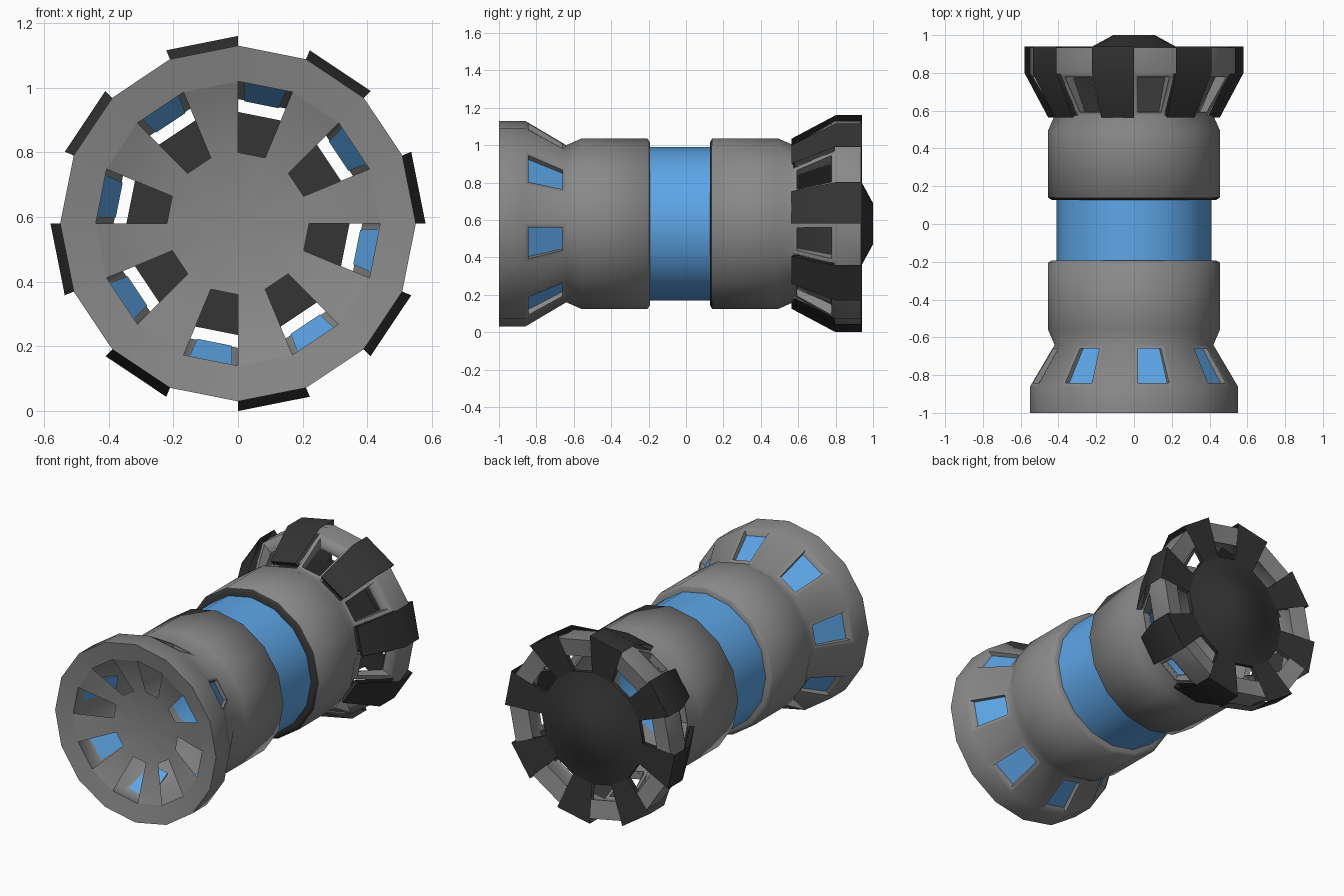
import bpy, bmesh
from math import cos, sin, pi, radians
from mathutils import Vector

if "Cube" in bpy.data.objects:
    bpy.data.objects.remove(bpy.data.objects["Cube"])

N, CZ = 16, 0.58


def material(name, color):
    m = bpy.data.materials.new(name)
    m.diffuse_color = (*color, 1)
    m.use_nodes = True
    m.node_tree.nodes["Principled BSDF"].inputs["Base Color"].default_value = m.diffuse_color
    return m


BLUE = material("blue", (0.11, 0.38, 0.8))
BLACK = material("black", (0.035, 0.035, 0.035))
GREY = material("dark_grey", (0.25, 0.25, 0.25))


def point(r, y, side):
    a = 2 * pi * side / N
    return Vector((r * cos(a), y, CZ + r * sin(a)))


def scaled(co, k):
    """Move a point towards the long axis."""
    return Vector((co.x * k, co.y, CZ + (co.z - CZ) * k))


def revolve(bm, profile, sides=range(N)):
    """Turn (radius, y) points around the long axis; return faces[segment][side]."""
    rings = []
    for r, y in profile:
        if r == 0:
            rings.append([bm.verts.new((0, y, CZ))] * N)
        else:
            rings.append([bm.verts.new(point(r, y, s)) for s in range(N)])
    out = []
    for a, b in zip(rings, rings[1:]):
        row = {}
        for s in sides:
            t = (s + 1) % N
            row[s] = bm.faces.new(list(dict.fromkeys([a[s], a[t], b[t], b[s]])))
        out.append(row)
    loose = [v for v in bm.verts if not v.link_faces]
    bmesh.ops.delete(bm, geom=loose, context='VERTS')
    return out


def finish(name, bm, mats, angle=40):
    bmesh.ops.remove_doubles(bm, verts=bm.verts, dist=0.0005)
    bmesh.ops.recalc_face_normals(bm, faces=bm.faces)
    me = bpy.data.meshes.new(name)
    bm.to_mesh(me)
    bm.free()
    ob = bpy.data.objects.new(name, me)
    bpy.context.collection.objects.link(ob)
    for m in mats:
        me.materials.append(m)
    bpy.ops.object.select_all(action='DESELECT')
    ob.select_set(True)
    bpy.context.view_layer.objects.active = ob
    bpy.ops.object.shade_smooth_by_angle(angle=radians(angle))
    return ob


def shell(name, rear):
    """Hollow flared end; slotted face plate and glass at the front only."""
    bm = bmesh.new()
    f = revolve(bm, [(0, -.9), (.22, -.9), (.44, -.98), (.55, -1), (.55, -.86),
                     (.42, -.64), (.455, -.56), (.455, -.205), (.435, -.193),
                     (.385, -.193), (.385, -.64), (.48, -.86), (.44, -.98)])
    odd, even = range(1, N, 2), range(0, N, 2)
    gone = [f[1][s] for s in odd]
    outer = [f[4][s] for s in odd]
    inner = [f[10][s] for s in odd]
    if rear:
        gone += [f[1][s] for s in even] + list(f[0].values())
        gone += [f[i][s] for i in (4, 10) for s in even]
        for face in [*f[7].values(), *f[8].values()]:
            face.material_index = 1
    bmesh.ops.inset_individual(bm, faces=outer + inner, thickness=0.03)
    bmesh.ops.delete(bm, geom=gone + inner, context='FACES')
    # window jambs
    panes = bmesh.ops.extrude_discrete_faces(bm, faces=outer)['faces']
    glass = []
    for p in panes:
        corners = [v.co.copy() for v in p.verts]
        glass.append(corners)
        for v, c in zip(list(p.verts), corners):
            v.co = scaled(c, .885)
    jamb = [(scaled(g[i], 1), scaled(g[(i + 1) % 4], 1)) for g in glass for i in range(4)]
    bmesh.ops.delete(bm, geom=panes, context='FACES')
    bmesh.ops.delete(bm, geom=[v for v in bm.verts if not v.link_faces], context='VERTS')
    for a, b in jamb:
        bm.faces.new([bm.verts.new(c) for c in (a, b, scaled(b, .885), scaled(a, .885))])
    if rear:
        for v in bm.verts:
            v.co.y = -.065 - v.co.y
    finish(name, bm, [GREY, BLACK], 62)
    # glass slabs
    if not rear:
        gb = bmesh.new()
        for g in glass:
            for k in (.94, .885):
                gb.faces.new([gb.verts.new(scaled(c, k)) for c in g])
        finish("window_panes", gb, [BLUE])


shell("front_shell", False)
shell("rear_shell", True)

# blue middle tube
bm = bmesh.new()
revolve(bm, [(.386, -.21), (.41, -.21), (.41, .145), (.386, .145), (.386, -.21)])
finish("middle_tube", bm, [BLUE])

# black blades folded over the rear end
bm = bmesh.new()
revolve(bm, [(.34, .915), (.58, .94), (.58, .80), (.455, .565), (.43, .58),
             (.55, .81), (.55, .915), (.34, .89)], range(0, N, 2))
finish("rear_blades", bm, [BLACK])

# black hub cap
bm = bmesh.new()
revolve(bm, [(0, 1.0), (.11, 1.0), (.22, .94), (.345, .915), (.345, .89), (0, .89)])
finish("rear_hub", bm, [BLACK])
